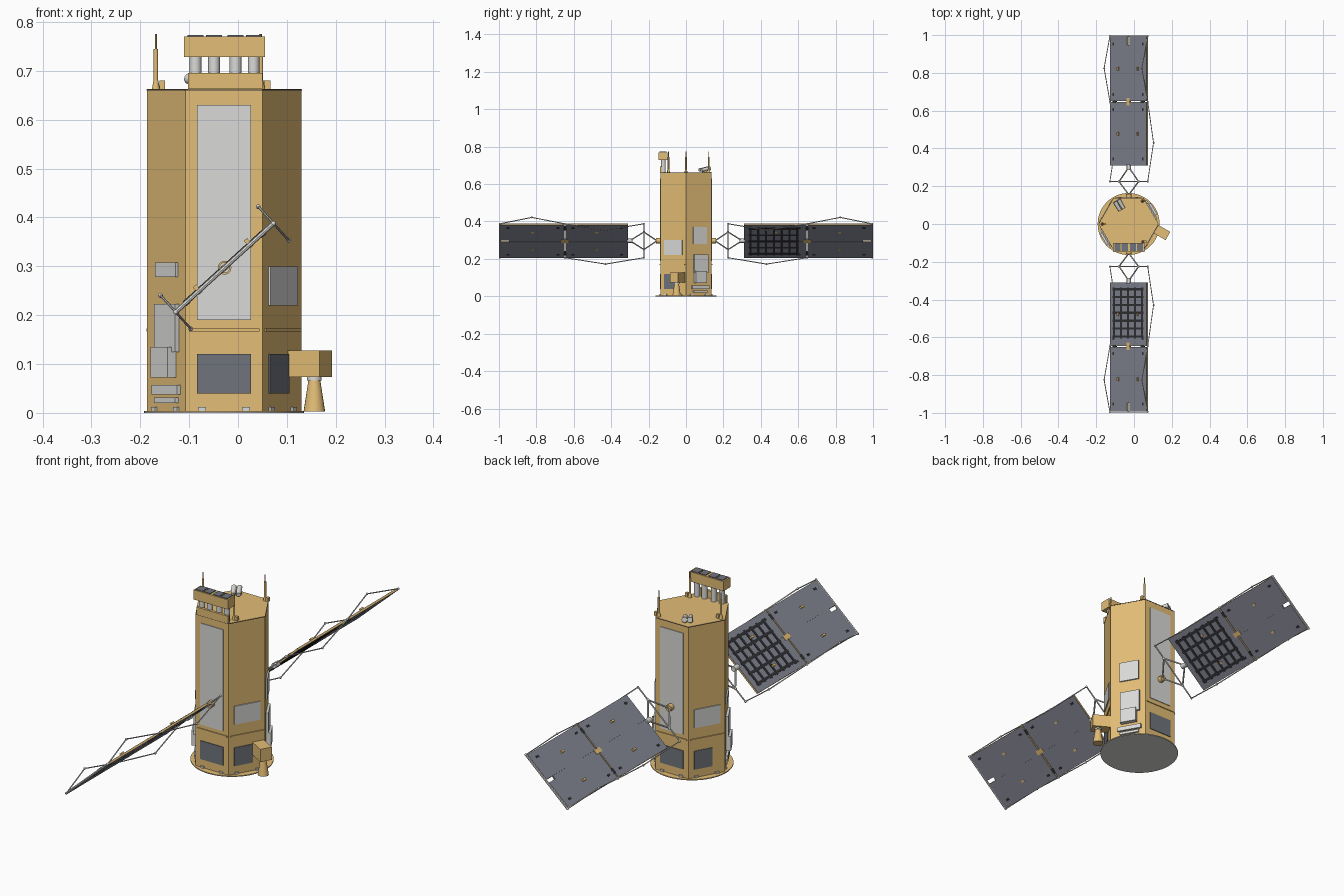
import bpy, bmesh, math
from mathutils import Matrix, Vector

if "Cube" in bpy.data.objects:
    bpy.data.objects.remove(bpy.data.objects["Cube"])

CX, APO, RAD = -0.0285, 0.137, 0.158   # body axis x, hexagon apothem and radius


def material(name, rgb):
    m = bpy.data.materials.new(name)
    m.diffuse_color = (*rgb, 1)
    m.use_nodes = True
    m.node_tree.nodes["Principled BSDF"].inputs["Base Color"].default_value = m.diffuse_color
    return m


GOLD = material("gold foil", (0.77, 0.51, 0.18))
GREY = material("light grey", (0.70, 0.70, 0.69))
SLATE = material("slate cells", (0.23, 0.24, 0.29))
DARKP = material("dark radiator", (0.16, 0.175, 0.20))
BLACK = material("near black", (0.03, 0.03, 0.036))
I4 = Matrix.Identity(4)


def finish(name, bm, mat, smooth=False):
    bmesh.ops.recalc_face_normals(bm, faces=bm.faces)
    me = bpy.data.meshes.new(name)
    bm.to_mesh(me)
    bm.free()
    me.materials.append(mat)
    ob = bpy.data.objects.new(name, me)
    bpy.context.collection.objects.link(ob)
    if smooth:
        bpy.context.view_layer.objects.active = ob
        ob.select_set(True)
        bpy.ops.object.shade_smooth_by_angle(angle=math.radians(40))
        ob.select_set(False)
    return ob


def box(name, lo, hi, mat, frame=I4):
    """Box between two corners in the given frame."""
    bm = bmesh.new()
    lo, hi = Vector(lo), Vector(hi)
    size = [abs(c) for c in hi - lo]
    bmesh.ops.create_cube(bm, size=1, matrix=frame @ Matrix.Translation((lo + hi) / 2)
                          @ Matrix.Diagonal((*size, 1)))
    return finish(name, bm, mat)


def rod(name, a, b, r1, mat, r2=None, n=12, frame=I4):
    """Cylinder or cone from a to b."""
    a, b = frame @ Vector(a), frame @ Vector(b)
    d = b - a
    bm = bmesh.new()
    bmesh.ops.create_cone(bm, cap_ends=True, segments=n, radius1=r1,
                          radius2=r1 if r2 is None else r2, depth=d.length,
                          matrix=Matrix.Translation((a + b) / 2)
                          @ d.to_track_quat('Z', 'Y').to_matrix().to_4x4())
    return finish(name, bm, mat, n > 6)


def ball(name, p, r, mat, frame=I4):
    bm = bmesh.new()
    bmesh.ops.create_uvsphere(bm, u_segments=10, v_segments=6, radius=r,
                              matrix=Matrix.Translation(frame @ Vector(p)))
    return finish(name, bm, mat, True)


def axes(x, y, z, o):
    m = Matrix((x, y, z)).transposed().to_4x4()
    m.translation = o
    return m


def face_frame(deg):
    """Frame on a body side: along the side, up, outward."""
    t = math.radians(deg)
    n = Vector((math.cos(t), math.sin(t), 0))
    return axes((-n.y, n.x, 0), (0, 0, 1), n, Vector((CX, 0, 0)) + n * APO)


# Hexagonal body, base disc and top rim
rod("base_disc", (CX, 0, 0), (CX, 0, 0.002), 0.164, GREY, n=48)
rod("base_flange", (CX, 0, 0.002), (CX, 0, 0.004), 0.164, GOLD, n=48)


def hexagon(name, z0, z1, r, mat):
    bm = bmesh.new()
    ring = [bm.verts.new((CX + r * math.cos(k * math.pi / 3), r * math.sin(k * math.pi / 3), z0))
            for k in range(6)]
    f = bm.faces.new(ring)
    top = bmesh.ops.extrude_face_region(bm, geom=[f])['geom']
    bmesh.ops.translate(bm, vec=(0, 0, z1 - z0),
                        verts=[v for v in top if isinstance(v, bmesh.types.BMVert)])
    finish(name, bm, mat)


hexagon("body", 0.004, 0.663, RAD, GOLD)
hexagon("top_rim", 0.660, 0.662, RAD + 0.001, BLACK)

# Side panels: long radiators front and back, small radiators on the next sides
for deg in (-90, 90):
    F = face_frame(deg)
    box("long_panel", (-0.055, 0.19, 0), (0.055, 0.63, 0.003), GREY, F)
    box("lower_panel", (-0.055, 0.04, 0), (0.055, 0.12, 0.003), DARKP, F)
    box("ledge", (-0.072, 0.167, 0), (0.073, 0.173, 0.004), GOLD, F)
for deg in (-30, 150):
    F = face_frame(deg)
    box("small_panel", (-0.055, 0.22, 0), (0.058, 0.30, 0.004), GREY, F)
    box("lower_panel", (-0.055, 0.04, 0), (0.025, 0.12, 0.003), DARKP, F)
    box("ledge", (-0.07, 0.167, 0), (0.073, 0.173, 0.004), GOLD, F)

# Electronics boxes on the two remaining sides
for deg, z0, z1 in ((210, 0.278, 0.308), (30, 0.28, 0.37)):
    F = face_frame(deg)
    box("upper_box", (-0.036, z0, 0), (0.048, z1, 0.006), GREY, F)
    box("middle_box", (-0.033, 0.125, 0), (0.053, 0.223, 0.01), GREY, F)
    box("front_box", (-0.03, 0.072, 0), (0.04, 0.135, 0.02), GREY, F)
    box("lower_strip", (-0.045, 0.038, 0), (0.06, 0.057, 0.009), GREY, F)
    box("bottom_strip", (-0.035, 0.02, 0), (0.05, 0.031, 0.008), GREY, F)

# Clamps round the base
for k in range(6):
    for u in (-0.045, 0.045):
        box("base_clamp", (u - 0.008, 0.003, 0), (u + 0.008, 0.012, 0.005), GREY, face_frame(-90 + 60 * k))

# Horn antenna with its housing
F = face_frame(-30)
box("horn_housing", (0.024, 0.073, 0), (0.074, 0.128, 0.075), GOLD, F)
rod("horn", (0.049, 0.003, 0.048), (0.049, 0.068, 0.048), 0.022, GOLD, 0.012, 20, F)
rod("horn_collar", (0.049, 0.066, 0.048), (0.049, 0.074, 0.048), 0.015, GREY, n=20, frame=F)

# Camera bank above the front edge
box("camera_wall", (-0.102, -0.14, 0.663), (0.05, -0.128, 0.695), GOLD)
box("camera_head", (-0.11, -0.147, 0.728), (0.055, -0.10, 0.770), GOLD)
for x in (-0.087, -0.049, -0.005, 0.032):
    rod("camera_tube", (x, -0.121, 0.663), (x, -0.121, 0.731), 0.012, GREY, n=16)
    box("camera_cover", (x - 0.016, -0.143, 0.770), (x + 0.016, -0.104, 0.773), DARKP)

# Whip antennas
for x, y in ((-0.168, 0), (0.045, 0.122), (0.047, -0.094)):
    rod("antenna_base", (x, y, 0.663), (x, y, 0.68), 0.008, GOLD, 0.005)
    rod("antenna_mast", (x, y, 0.68), (x, y, 0.745), 0.0045, GOLD)
    rod("antenna_whip", (x, y, 0.745), (x, y, 0.775), 0.0022, GOLD, n=8)
    bx = x + 0.013
    box("antenna_block", (bx - 0.006, y - 0.006, 0.663), (bx + 0.006, y + 0.006, 0.680), GOLD)

# Star tracker pair
for o in (-0.011, 0.011):
    p = Vector((-0.078 + o * 0.85, 0.10 + o * 0.5, 0))
    v = Vector((-0.5, 0.85, 0)) * 0.027
    rod("star_tracker", p - v + Vector((0, 0, 0.675)), p + v + Vector((0, 0, 0.684)), 0.009, GREY, 0.011, 14)
    box("tracker_foot", p + Vector((-0.008, -0.008, 0.663)), p + Vector((0.008, 0.008, 0.676)), GOLD)

# Solar wings in a tilted frame: across the panel, along y, panel normal
A = math.radians(42.2)
W = axes((math.cos(A), 0, math.sin(A)), (0, 1, 0), (-math.sin(A), 0, math.cos(A)), (CX + 0.001, 0, 0.297))
for s in (1, -1):
    for y0, y1 in ((0.31, 0.645), (0.650, 0.992)):
        ym, slot = (y0 + y1) / 2, 0.045 if y1 > 0.9 else 0.0
        for e in (1, -1):
            box("panel_core", (e * 0.008, s * y0, -0.0035), (e * 0.133, s * y1, 0.0035), GOLD, W)
            for g in (1, -1):
                box("solar_cells", (e * 0.008, s * (y0 + 0.001), g * 0.0035),
                    (e * 0.132, s * (y1 - 0.001), g * 0.0045), SLATE, W)
            box("gold_clip", (e * 0.066, s * (ym - 0.009), -0.006), (e * 0.075, s * (ym + 0.009), 0.014), GOLD, W)
            for y in (y0 + 0.035, y1 - 0.04):
                box("corner_bracket", (e * 0.10, s * (y - 0.008), -0.006), (e * 0.11, s * (y + 0.008), 0.006), BLACK, W)
        # Centre strip stops short of the tip, leaving a slot
        box("centre_strip", (-0.008, s * y0, -0.0035), (0.008, s * (y1 - slot), 0.0035), SLATE, W)
    box("panel_hinge", (-0.010, s * 0.628, -0.006), (0.010, s * 0.667, 0.006), GOLD, W)
    for d in (-0.10, 0.10):
        box("side_hinge", (d - 0.012, s * 0.64, -0.005), (d + 0.012, s * 0.655, 0.005), BLACK, W)
    # Thin dark lattice on one face of the inner panel
    n0, n1 = (-0.0045, -0.0062) if s > 0 else (0.0045, 0.0062)
    for k in range(5):
        d = -0.10 + k * 0.05
        box("lattice_long_bar", (d - 0.006, s * 0.335, n0), (d + 0.006, s * 0.605, n1), BLACK, W)
    for k in range(7):
        y = 0.345 + k * 0.0417
        box("lattice_cross_bar", (-0.11, s * (y - 0.006), n0), (0.11, s * (y + 0.006), n1), BLACK, W)
    # Zigzag stay wires along both edges
    path = [(0.995, 0), (0.825, 0.046), (0.648, 0), (0.43, -0.046), (0.225, 0)]
    for e in (1, -1):
        pts = [(e * 0.135, s * y, n) for y, n in path]
        for a, b in zip(pts, pts[1:]):
            rod("stay_wire", a, b, 0.0025, GREY, n=6, frame=W)
        for p in pts:
            ball("stay_joint", p, 0.005, GREY, W)
        # Diamond yoke
        knee = (e * 0.07, s * 0.225, 0)
        rod("yoke_inner", (0, s * 0.155, 0), knee, 0.0035, GREY, n=8, frame=W)
        rod("yoke_outer", knee, (0, s * 0.30, 0), 0.0035, GREY, n=8, frame=W)
        ball("yoke_joint", knee, 0.006, GREY, W)
    rod("yoke_crossbar", (-0.135, s * 0.225, 0), (0.135, s * 0.225, 0), 0.003, GREY, n=8, frame=W)
    rod("wing_hub", (0, s * 0.136, 0), (0, s * 0.16, 0), 0.014, GOLD, n=20, frame=W)
    rod("panel_hub", (0, s * 0.285, 0), (0, s * 0.315, 0), 0.011, GREY, n=16, frame=W)
    rod("tip_bar", (-0.135, s * 0.994, 0), (0.135, s * 0.994, 0), 0.0048, GREY, n=8, frame=W)
